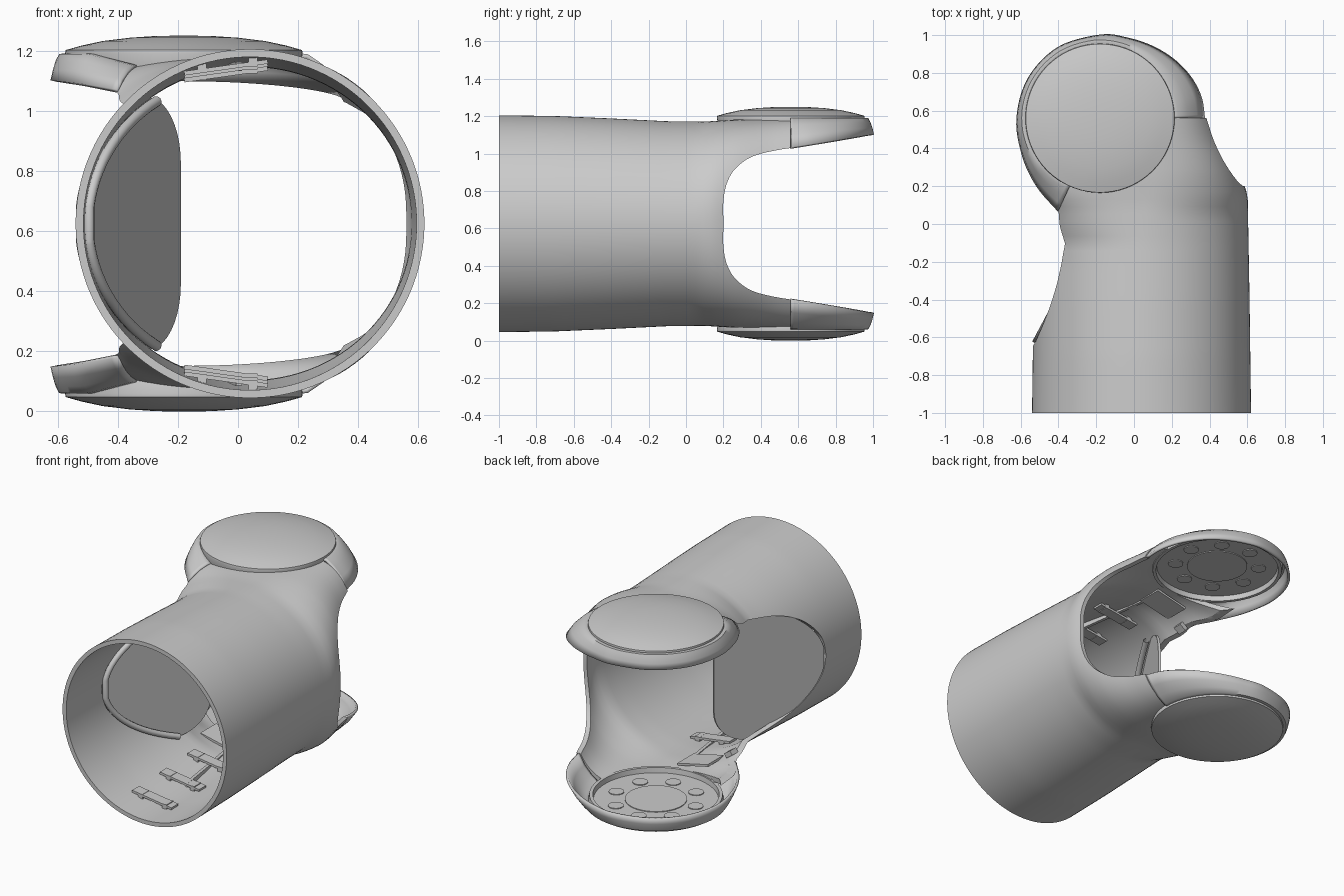
import bpy, bmesh, math
from mathutils import Vector, Matrix

if "Cube" in bpy.data.objects:
    bpy.data.objects.remove(bpy.data.objects["Cube"])

MID = 0.625            # everything is symmetric about this height; z below is relative to it
DISC = (-0.18, 0.56)   # centre of the round joint caps


def lerp(table, t):
    """Linear interpolation through (t, value) pairs."""
    for (a, va), (b, vb) in zip(table, table[1:]):
        if t <= b:
            return va + (vb - va) * max(0, (t - a) / (b - a))
    return table[-1][1]


def spline(pts, n=8):
    p = [Vector(q) for q in pts]
    p = [2 * p[0] - p[1]] + p + [2 * p[-1] - p[-2]]
    out = []
    for a, b, c, d in zip(p, p[1:], p[2:], p[3:]):
        for i in range(n):
            t = i / n
            out.append(0.5 * (2 * b + (c - a) * t + (2 * a - 5 * b + 4 * c - d) * t * t
                              + (3 * b - a - 3 * c + d) * t ** 3))
    return out + [p[-2]]


def make(name, verts, faces, mirror=False, angle=35):
    me = bpy.data.meshes.new(name)
    me.from_pydata([tuple(v) for v in verts], [], faces)
    bm = bmesh.new()
    bm.from_mesh(me)
    bmesh.ops.recalc_face_normals(bm, faces=bm.faces)
    bm.to_mesh(me)
    bm.free()
    ob = bpy.data.objects.new(name, me)
    bpy.context.collection.objects.link(ob)
    ob.location.z = MID
    if mirror:
        m = ob.modifiers.new("mirror", "MIRROR")
        m.use_axis = (False, False, True)
    smooth(ob, angle)
    return ob


def activate(ob):
    bpy.ops.object.select_all(action='DESELECT')
    ob.select_set(True)
    bpy.context.view_layer.objects.active = ob


def smooth(ob, angle=35):
    activate(ob)
    bpy.ops.object.shade_smooth_by_angle(angle=math.radians(angle))


def prism(name, outline, offset, mirror=False):
    """Extrude a closed 3D outline along an offset vector."""
    n = len(outline)
    v = [Vector(p) for p in outline]
    v += [p + Vector(offset) for p in v]
    f = [list(range(n)), list(range(n, 2 * n))]
    f += [[i, (i + 1) % n, n + (i + 1) % n, n + i] for i in range(n)]
    return make(name, v, f, mirror)


def lathe(name, prof, seg=72, mirror=True, centre=DISC):
    v, f = [], []
    for r, z in prof:
        for k in range(seg):
            a = 2 * math.pi * k / seg
            v.append((centre[0] + r * math.cos(a), centre[1] + r * math.sin(a), z))
    for i in range(len(prof) - 1):
        for k in range(seg):
            l = (k + 1) % seg
            f.append([i * seg + k, i * seg + l, (i + 1) * seg + l, (i + 1) * seg + k])
    f += [list(range(seg)), list(range((len(prof) - 1) * seg, len(prof) * seg))]
    return make(name, v, f, mirror)


# sleeve: thin tube whose section flattens and narrows towards the joint
W = [(-1, .58), (-.4, .572), (.15, .562), (.25, .53), (.35, .487), (.45, .44), (.56, .40)]
WL = [(-1, .58), (-.4, .572), (-.2, .568), (-.05, .58), (.07, .60), (.2, .68), (.56, .68)]
H = [(-1, .58), (-.7, .576), (-.4, .563), (-.1, .548), (.1, .546), (.25, .556), (.56, .566)]
P = [(-1, 2), (.05, 2), (.3, 2.6), (.56, 3)]
PL = [(-1, 2), (-.1, 2), (.07, 2.6), (.15, 3), (.56, 3.4)]
SEG, ROWS, T = 112, 40, .026
ys = [-1 + 1.56 * i / ROWS for i in range(ROWS + 1)]
rings = [(y, 0) for y in ys] + [(y, T) for y in reversed(ys)]
v, f = [], []
for y, t in rings:
    h = lerp(H, y) - t
    for k in range(SEG):
        a = 2 * math.pi * (k + .5) / SEG
        c, s = math.cos(a), math.sin(a)
        w = lerp(W if c > 0 else WL, y) - t
        e = 2 / lerp(P if c > 0 else PL, y)
        v.append((.04 + w * math.copysign(abs(c) ** e, c), y, h * math.copysign(abs(s) ** e, s)))
N = len(rings)
for i in range(N):
    j = (i + 1) % N
    for k in range(SEG):
        l = (k + 1) % SEG
        f.append([i * SEG + k, i * SEG + l, j * SEG + l, j * SEG + k])
sleeve = make("sleeve", v, f)

# cutters: side openings and the round seats under the caps
right = spline([(.2, 0), (.2, .12), (.22, .22), (.27, .30), (.37, .365), (.56, .405), (.7, .41)])
left = spline([(-.65, 0), (-.62, .13), (-.51, .255), (-.35, .335), (-.15, .38), (-.02, .405),
               (.07, .435), (.2, .452), (.4, .465), (.7, .47)])
cutters = []
for prof, x0, dx in ((right, .1, .9), (left, -.06, -.9)):
    loop = [(x0, y, z) for y, z in prof] + [(x0, y, -z) for y, z in reversed(prof[1:])]
    cutters.append(prism("opening_cutter", loop, (dx, 0, 0)))
cutters.append(lathe("seat_cutter", [(.375, -.9), (.375, .9)], mirror=False))
for c in cutters:
    c.hide_render = True
    m = sleeve.modifiers.new("cut", "BOOLEAN")
    m.operation, m.object, m.solver = 'DIFFERENCE', c, 'EXACT'
    activate(sleeve)
    bpy.ops.object.modifier_apply(modifier=m.name)
for c in cutters:
    bpy.data.objects.remove(c)
smooth(sleeve, 35)

# joint ears: skirt around the caps, from the right flank round the back to the left flank
outer = spline([(-.18 + .55 * math.cos(a), .56 + .435 * math.sin(a), .405 + .07 * math.sin(a))
                for a in [math.pi / 2 * i / 6 for i in range(7)]]
               + [(-.40, .93, .475), (-.555, .77, .475), (-.615, .56, .475), (-.585, .36, .47),
                  (-.51, .20, .46), (-.40, .07, .44)], 6)
v, f = [], []
for i, o in enumerate(outer):
    a = math.atan2(o.y - DISC[1], o.x - DISC[0])
    inn = Vector((DISC[0] + .37 * math.cos(a), DISC[1] + .37 * math.sin(a), 0))
    # the last stretch of the skirt sinks into the sleeve
    inn.z = .56 - .04 * max(0, i / (len(outer) - 1) - .88) / .12
    s1 = min(.65, .04 / (o - inn).to_2d().length)
    for s, d in ((0, 0), (s1, .03), (s1 + (1 - s1) * .35, .25), (s1 + (1 - s1) * .7, .58), (1, 1)):
        p = inn.lerp(o, s)
        p.z = inn.z + (o.z - inn.z) * d
        v.append(p)
    if i:
        f += [[i * 5 - 5 + k, i * 5 - 4 + k, i * 5 + 1 + k, i * 5 + k] for k in range(4)]
ear = make("joint_ear", v, f, True, 50)
m = ear.modifiers.new("thickness", "SOLIDIFY")
m.thickness, m.offset = .016, 0

# domed round caps with a recessed ceiling
lathe("joint_cap", [(.01, .552), (.362, .552), (.366, .52), (.386, .52), (.395, .565),
                    (.393, .577), (.34, .592), (.27, .607), (.18, .618), (.09, .624), (.01, .625)])

# nearly flush bosses and hub ring on the inner face of the caps
lathe("hub_plate", [(.18, .547), (.18, .556)], 40)
for k in range(8):
    a = 2 * math.pi * k / 8 + .2
    c = (DISC[0] + .25 * math.cos(a), DISC[1] + .25 * math.sin(a))
    lathe("cap_boss", [(.045, .547), (.045, .556)], 20, True, c)


# inner panel closing the left opening, sloping into the sleeve
def half_height(x):
    if x < -.3:
        r = lerp([(-.525, .568), (-.3, .54)], x)
        return math.sqrt(max(r ** 2 - (x - .04) ** 2, 0))
    return .20 + .22 * math.sqrt(max(0, 1 - ((x + .3) / .11) ** 2))


xs = [-.525 + .225 * (i / 14) ** 2 for i in range(15)]
xs += [-.3 + .11 * math.sin(math.pi / 2 * i / 10) for i in range(1, 11)]
edge = [(x, -.63 + (x + .525) * 1.88, half_height(x)) for x in xs]
loop = edge + [(x, y, -z) for x, y, z in reversed(edge)]
prism("inner_panel", loop, (-.014, .007, 0))

# rolled rim where the panel meets the sleeve wall
cu = bpy.data.curves.new("opening_rim", 'CURVE')
cu.dimensions, cu.bevel_depth, cu.bevel_resolution = '3D', .018, 3
path = [(x + .03, y, z * .97) for x, y, z in edge[:15]]
path = [(x, y, -z) for x, y, z in reversed(path)] + path
sp = cu.splines.new('POLY')
sp.points.add(len(path) - 1)
for q, (x, y, z) in zip(sp.points, path):
    q.co = (x, y, z, 1)
rim = bpy.data.objects.new("opening_rim", cu)
bpy.context.collection.objects.link(rim)
rim.location.z = MID


# brackets and rails fixed to the inside of the sleeve, top and bottom
def bar(name, centre, size, ry=0, rz=0):
    m = Matrix.Translation(centre) @ Matrix.Rotation(rz, 4, 'Z') @ Matrix.Rotation(ry, 4, 'Y')
    x, y, z = (s / 2 for s in size)
    face = [m @ Vector(p) for p in ((-x, -y, -z), (x, -y, -z), (x, y, -z), (-x, y, -z))]
    prism(name, face, m.to_3x3() @ Vector((0, 0, size[2])), True)


for y in (-.78, -.50, -.22):
    d = lerp(H, y) - .548
    bar("bracket", (-.04, y, .49 + d), (.28, .07, .014), -.14)
    bar("bracket_foot", (-.12, y, .492 + d), (.03, .07, .04))
    bar("bracket_foot", (.05, y, .508 + d), (.03, .07, .03))
bar("rail", (-.04, -.21, .523), (.02, .62, .03), 0, .14)
bar("hinge_plate", (-.16, .08, .492), (.22, .16, .014), -.22)
bar("edge_clip", (-.34, .03, .415), (.05, .06, .03), -.6)
